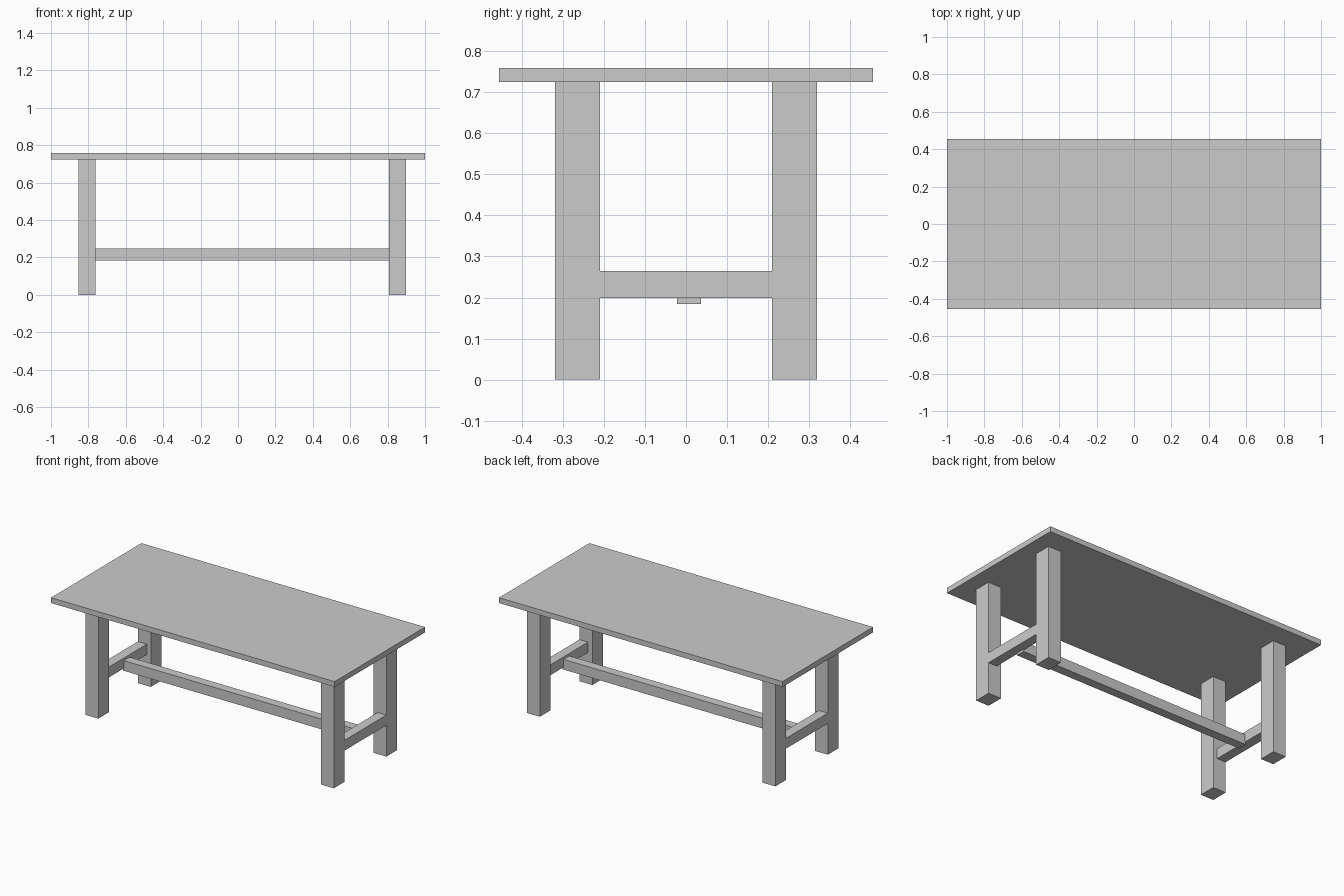
import bpy

if "Cube" in bpy.data.objects:
    bpy.data.objects.remove(bpy.data.objects["Cube"])


def box(name, x, y, z):
    """Box spanning the given (min, max) ranges."""
    bpy.ops.mesh.primitive_cube_add(size=1, location=[sum(r) / 2 for r in (x, y, z)])
    ob = bpy.context.object
    ob.name = name
    ob.scale = [r[1] - r[0] for r in (x, y, z)]
    bpy.ops.object.transform_apply(location=False, rotation=False, scale=True)
    return ob


# Table top
box("table_top", (-1, 1), (-0.455, 0.455), (0.725, 0.759))

# Each end: two legs and a cross rail flush with their outer faces
ends = {
    "left": ((-0.853, -0.762), (-0.853, -0.79)),
    "right": ((0.807, 0.899), (0.838, 0.899)),
}
for side, (leg_x, rail_x) in ends.items():
    box(f"front_{side}_leg", leg_x, (-0.319, -0.21), (0, 0.725))
    box(f"back_{side}_leg", leg_x, (0.21, 0.319), (0, 0.725))
    box(f"{side}_cross_rail", rail_x, (-0.21, 0.21), (0.199, 0.265))

# Long stretcher, set slightly lower than the cross rails
box("long_stretcher", (-0.795, 0.845), (-0.022, 0.036), (0.184, 0.249))
